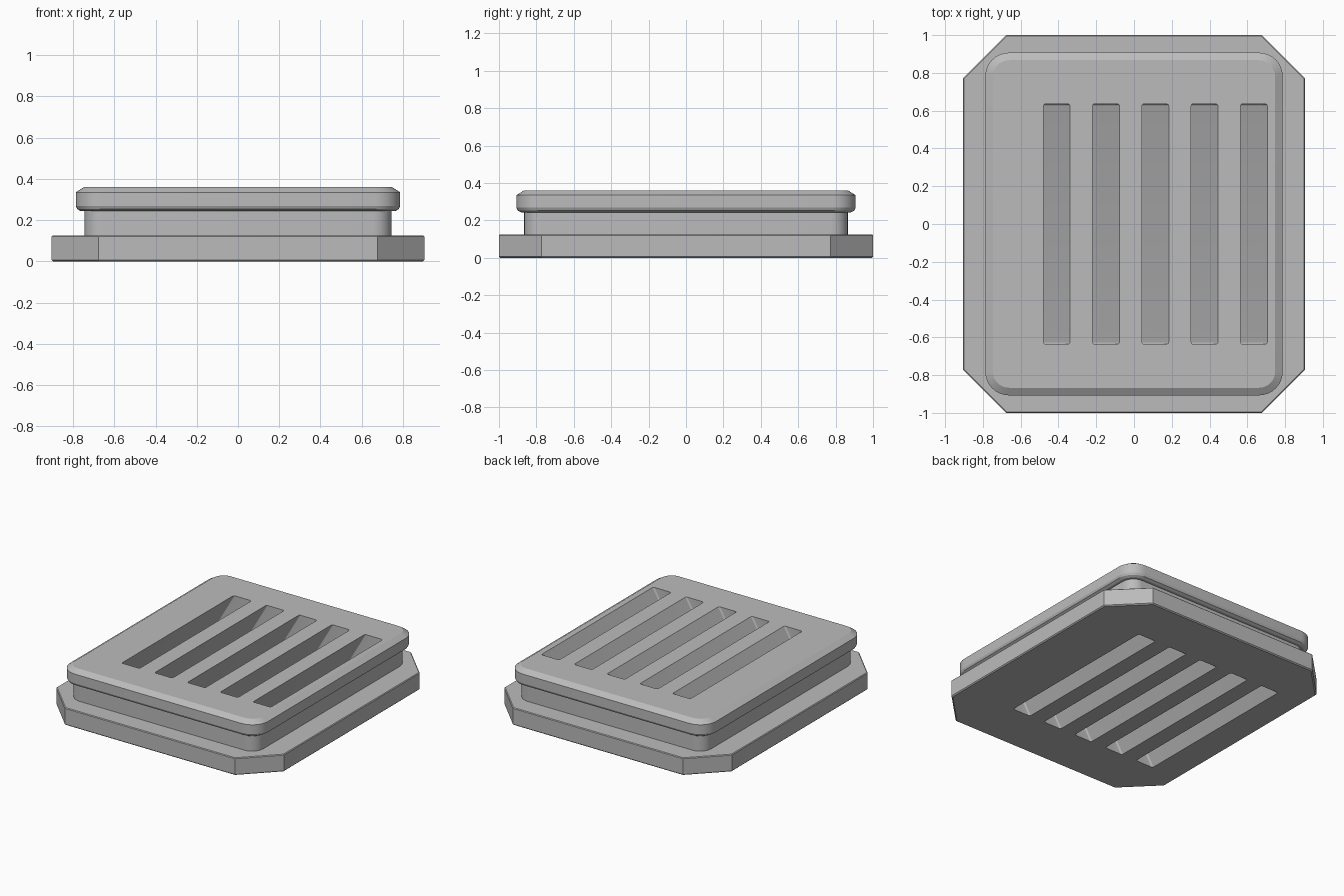
import bpy, bmesh, math

cube = bpy.data.objects.get("Cube")
if cube:
    bpy.data.objects.remove(cube, do_unlink=True)

GREY = (0.5, 0.5, 0.5, 1)
metal = bpy.data.materials.new("plain grey")
metal.use_nodes = True
metal.diffuse_color = GREY
metal.node_tree.nodes["Principled BSDF"].inputs["Base Color"].default_value = GREY

STEPS = 8


def outline(hx, hy, cut, rounded):
    """Rectangle outline whose corners are rounded or cut straight."""
    points = []
    for quadrant in range(4):
        sx = 1 if quadrant in (0, 3) else -1
        sy = 1 if quadrant < 2 else -1
        corner = []
        for i in range(STEPS + 1):
            t = i / STEPS
            if rounded:
                a, b = math.cos(t * math.pi / 2), math.sin(t * math.pi / 2)
            else:
                a, b = 1 - t, t
            corner.append((sx * (hx - cut + cut * a), sy * (hy - cut + cut * b)))
        points += corner if sx * sy > 0 else corner[::-1]
    return points


def loft(bm, rings):
    """Skin a stack of equal-length rings and cap both ends."""
    loops = [[bm.verts.new(p) for p in ring] for ring in rings]
    n = len(loops[0])
    for low, high in zip(loops, loops[1:]):
        for i in range(n):
            j = (i + 1) % n
            bm.faces.new((low[i], low[j], high[j], high[i]))
    bm.faces.new(loops[0][::-1])
    bm.faces.new(loops[-1])


def finish(name, bm):
    bmesh.ops.recalc_face_normals(bm, faces=bm.faces)
    mesh = bpy.data.meshes.new(name)
    bm.to_mesh(mesh)
    bm.free()
    mesh.materials.append(metal)
    obj = bpy.data.objects.new(name, mesh)
    bpy.context.collection.objects.link(obj)
    return obj


# Body: cut-corner base, recessed neck, rounded lid (half x, half y, corner, z)
base = [(0.898, 0.993, 0.226, 0), (0.905, 1, 0.228, 0.007),
        (0.905, 1, 0.228, 0.12), (0.9, 0.995, 0.226, 0.125)]
upper = [(0.745, 0.865, 0.09, 0.125), (0.745, 0.865, 0.09, 0.243),
         (0.762, 0.882, 0.1, 0.243), (0.78, 0.9, 0.12, 0.253),
         (0.787, 0.907, 0.125, 0.268), (0.787, 0.907, 0.125, 0.335),
         (0.747, 0.867, 0.085, 0.36)]
rings = [[(x, y, z) for x, y in outline(hx, hy, cut, section is upper)]
         for section in (base, upper) for hx, hy, cut, z in section]
body_mesh = bmesh.new()
loft(body_mesh, rings)
body = finish("slotted_plate", body_mesh)

# Five slots leaning sideways through the whole thickness
LEAN = math.tan(math.radians(30.5))
slot_mesh = bmesh.new()
for k in range(5):
    centre = 0.113 + (k - 2) * 0.261
    loft(slot_mesh, [[(x + centre + (z - 0.36) * LEAN, y, z)
                      for x, y in outline(0.071, 0.636, 0.012, True)]
                     for z in (-0.1, 0.46)])
cutter = finish("slot_cutter", slot_mesh)
cutter.hide_render = True

bpy.ops.object.select_all(action='DESELECT')
body.select_set(True)
bpy.context.view_layer.objects.active = body
cut = body.modifiers.new("slots", 'BOOLEAN')
cut.operation = 'DIFFERENCE'
cut.solver = 'EXACT'
cut.object = cutter
bpy.ops.object.modifier_apply(modifier=cut.name)
bpy.data.objects.remove(cutter, do_unlink=True)
bpy.ops.object.shade_smooth_by_angle(angle=math.radians(20))
